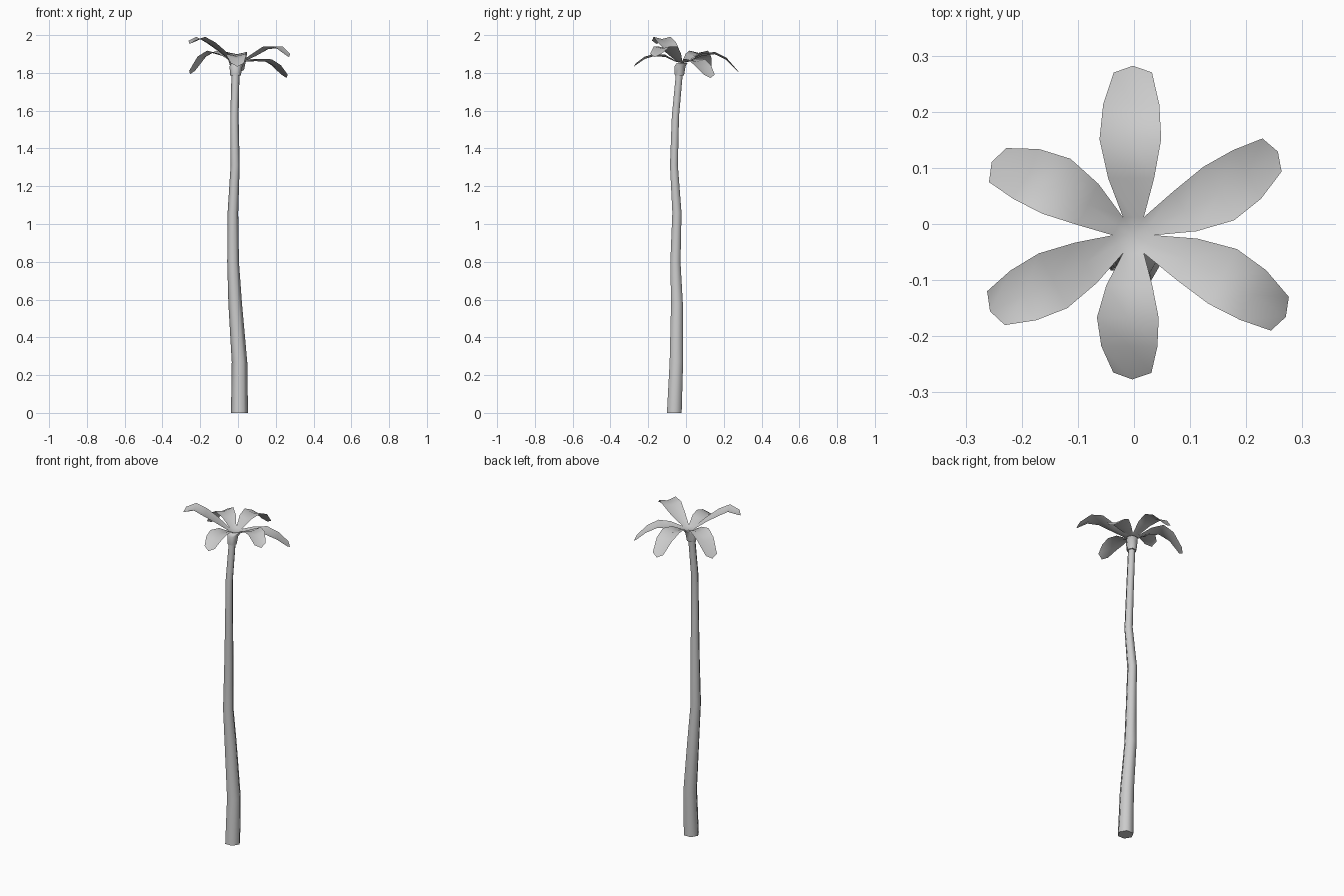
import bpy, bmesh, math
from mathutils import Vector

cube = bpy.data.objects.get("Cube")
if cube:
    bpy.data.objects.remove(cube, do_unlink=True)

grey = bpy.data.materials.new("plain grey")
grey.use_nodes = True
grey.diffuse_color = (0.6, 0.6, 0.6, 1)
grey.node_tree.nodes["Principled BSDF"].inputs["Base Color"].default_value = (0.6, 0.6, 0.6, 1)


def finish(bm, name, angle):
    """Turn a bmesh into a smooth-shaded object."""
    mesh = bpy.data.meshes.new(name)
    bm.to_mesh(mesh)
    bm.free()
    mesh.materials.append(grey)
    obj = bpy.data.objects.new(name, mesh)
    bpy.context.collection.objects.link(obj)
    bpy.ops.object.select_all(action='DESELECT')
    obj.select_set(True)
    bpy.context.view_layer.objects.active = obj
    bpy.ops.object.shade_smooth_by_angle(angle=math.radians(angle))
    return obj


def tube(name, rings, sides=6):
    """Capped tube through rings of (x, y, z, radius)."""
    bm = bmesh.new()
    loops = []
    for x, y, z, r in rings:
        turns = [math.tau * i / sides for i in range(sides)]
        loops.append([bm.verts.new((x + r * math.cos(a), y + r * math.sin(a), z)) for a in turns])
    for low, high in zip(loops, loops[1:]):
        for i in range(sides):
            j = (i + 1) % sides
            bm.faces.new((low[i], low[j], high[j], high[i]))
    bm.faces.new(loops[0][::-1])
    bm.faces.new(loops[-1])
    return finish(bm, name, 75)


# Gently swaying trunk
tube("trunk", [
    (0.008, -0.062, 0, 0.045), (0.008, -0.051, 0.27, 0.041),
    (-0.015, -0.048, 0.58, 0.036), (-0.026, -0.056, 0.8, 0.031),
    (-0.027, -0.048, 1.06, 0.028), (-0.015, -0.064, 1.31, 0.024),
    (-0.019, -0.056, 1.57, 0.022), (-0.013, -0.035, 1.8, 0.021)])

# Flared collar under the leaves
tube("crown_collar", [(-0.013, -0.035, 1.785, 0.028), (-0.011, -0.032, 1.835, 0.034),
                      (-0.002, -0.021, 1.852, 0.033)])

# Leaves: tip x, tip y, sideways bend, heights of the rows after the base
HUB = Vector((-0.001, -0.02, 1.852))
HUB_RADIUS = 0.037
STEPS = (0.27, 0.54, 0.78, 1.0)
HALF_WIDTHS = (0.041, 0.055, 0.05, 0.034)
CUP = 0.012
LEAVES = [
    (0.246, 0.123, -0.012, (1.868, 1.866, 1.835, 1.785)),
    (-0.002, 0.270, 0.005, (1.895, 1.905, 1.875, 1.810)),
    (-0.243, 0.105, -0.014, (1.895, 1.912, 1.880, 1.805)),
    (-0.246, -0.150, 0.004, (1.910, 1.955, 1.985, 1.965)),
    (-0.003, -0.265, -0.009, (1.890, 1.895, 1.880, 1.845)),
    (0.260, -0.160, 0.011, (1.895, 1.933, 1.935, 1.895)),
]


def hub_corner(k):
    a = math.radians(60 * k)
    return HUB + Vector((HUB_RADIUS * math.cos(a), HUB_RADIUS * math.sin(a), 0.01))


bm = bmesh.new()
for k, (tx, ty, bend, heights) in enumerate(LEAVES):
    right, left = hub_corner(k), hub_corner(k + 1)
    start = (right + left) / 2
    along = Vector((tx - start.x, ty - start.y, 0))
    side = Vector((-along.y, along.x, 0)).normalized()
    rows = [[bm.verts.new(p) for p in (right, start - Vector((0, 0, 0.004)), left)]]
    for t, half, z in zip(STEPS, HALF_WIDTHS, heights):
        mid = start + along * t + side * (bend * math.sin(math.pi * t))
        mid.z = z
        lift = Vector((0, 0, CUP / 2))
        spine = mid - lift
        if t == 1:      # pointed tip
            spine += along.normalized() * 0.012 - lift
        rows.append([bm.verts.new(p) for p in
                     (mid - side * half + lift, spine, mid + side * half + lift)])
    for a, b in zip(rows, rows[1:]):
        for i in range(2):
            bm.faces.new((a[i], b[i], b[i + 1], a[i + 1]))
    # Wedge of the shallow cup joining the leaves
    centre = bm.verts.new(HUB)
    for i in range(2):
        bm.faces.new((centre, rows[0][i], rows[0][i + 1]))
bmesh.ops.remove_doubles(bm, verts=bm.verts, dist=0.0005)
finish(bm, "leaves", 80)
